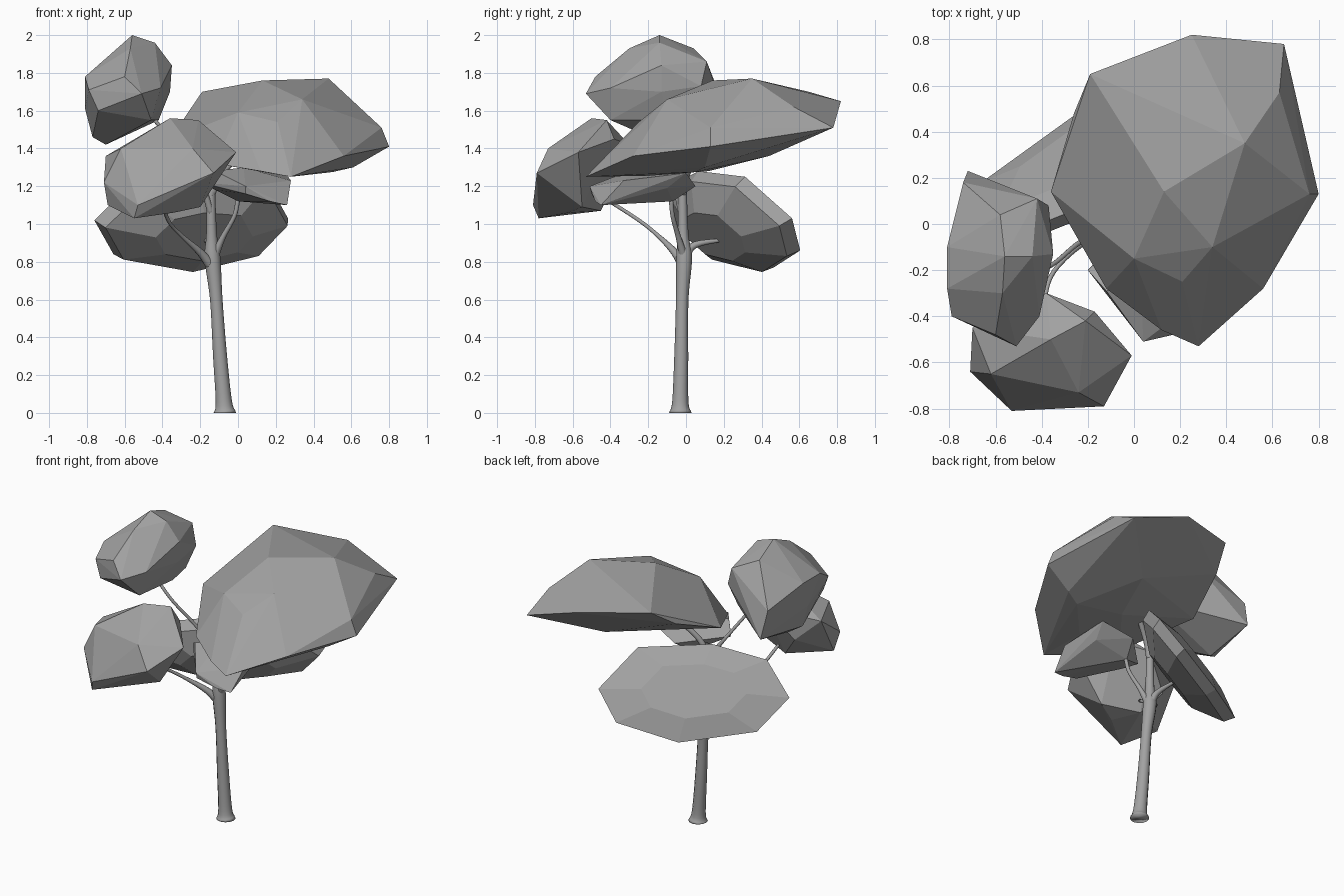
import bpy, bmesh, math
from mathutils import Vector

grey = bpy.data.materials.new("plain_grey")
grey.diffuse_color = (0.36, 0.36, 0.36, 1)


def finish(bm, name, smooth):
    bmesh.ops.recalc_face_normals(bm, faces=bm.faces)
    me = bpy.data.meshes.new(name)
    bm.to_mesh(me)
    bm.free()
    me.materials.append(grey)
    for p in me.polygons:
        p.use_smooth = smooth
    ob = bpy.data.objects.new(name, me)
    bpy.context.collection.objects.link(ob)
    return ob


def clump(name, points):
    """Faceted leaf mass stretched over its corner points."""
    bm = bmesh.new()
    for p in points:
        bm.verts.new(p)
    bmesh.ops.convex_hull(bm, input=bm.verts)
    loose = [v for v in bm.verts if not v.link_faces]
    bmesh.ops.delete(bm, geom=loose, context='VERTS')
    bmesh.ops.dissolve_limit(bm, angle_limit=math.radians(4), verts=bm.verts, edges=bm.edges)
    return finish(bm, name, False)


def limb(name, path, sides=10, steps=5):
    """Tapered tube through (x, y, z, radius) points, smoothed between them."""
    pts = [Vector(p) for p in path]
    ext = [2 * pts[0] - pts[1]] + pts + [2 * pts[-1] - pts[-2]]
    line = []
    for i in range(1, len(ext) - 2):
        a, b, c, d = ext[i - 1:i + 3]
        for k in range(steps):
            t = k / steps
            line.append(0.5 * (2 * b + (c - a) * t + (2 * a - 5 * b + 4 * c - d) * t * t
                               + (3 * b - a - 3 * c + d) * t ** 3))
    line.append(pts[-1])
    bm = bmesh.new()
    rings = []
    for i, p in enumerate(line):
        d = (line[min(i + 1, len(line) - 1)] - line[max(i - 1, 0)]).to_3d()
        if i == 0 and p.z == 0:
            d = Vector((0, 0, 1))
        q = Vector((0, 0, 1)).rotation_difference(d)
        rings.append([bm.verts.new(p.to_3d() + q @ Vector((
            p.w * math.cos(math.tau * s / sides), p.w * math.sin(math.tau * s / sides), 0)))
            for s in range(sides)])
    for r0, r1 in zip(rings, rings[1:]):
        for s in range(sides):
            n = (s + 1) % sides
            bm.faces.new((r0[s], r0[n], r1[n], r1[s]))
    bm.faces.new(rings[0][::-1])
    bm.faces.new(rings[-1])
    return finish(bm, name, True)


# Trunk with flared foot
limb("trunk", [(-0.07, -0.03, 0, 0.06), (-0.075, -0.03, 0.06, 0.043), (-0.095, -0.025, 0.3, 0.037),
               (-0.115, -0.02, 0.6, 0.033), (-0.135, -0.01, 0.82, 0.042),
               (-0.14, -0.015, 0.95, 0.028), (-0.145, -0.02, 1.22, 0.023)], 12)

# Branches leading to each leaf mass
limb("front_branch", [(-0.135, -0.01, 0.77, 0.03), (-0.20, -0.06, 0.85, 0.02),
                      (-0.30, -0.15, 0.94, 0.011), (-0.37, -0.25, 1.02, 0.010),
                      (-0.40, -0.42, 1.13, 0.010)])
limb("left_branch", [(-0.14, -0.02, 1.05, 0.02), (-0.18, -0.05, 1.17, 0.015),
                     (-0.25, -0.09, 1.28, 0.011), (-0.36, -0.18, 1.45, 0.010),
                     (-0.45, -0.20, 1.56, 0.010)])
limb("canopy_branch", [(-0.13, -0.01, 0.82, 0.026), (-0.08, -0.04, 0.93, 0.015),
                       (-0.02, -0.07, 1.04, 0.012), (0.0, -0.08, 1.13, 0.012)])
limb("upper_branch", [(-0.145, -0.02, 1.15, 0.023), (-0.10, 0.0, 1.25, 0.018), (0.0, 0.05, 1.36, 0.016)])
limb("back_branch", [(-0.135, -0.01, 0.82, 0.03), (-0.15, 0.05, 0.89, 0.018), (-0.18, 0.23, 0.92, 0.007)])

# Large canopy
clump("large_canopy", [
    (-0.19, 0.65, 1.70), (0.25, 0.82, 1.65), (0.65, 0.78, 1.51), (0.63, 0.57, 1.62),
    (0.80, 0.13, 1.41), (0.76, 0.13, 1.51), (0.48, 0.35, 1.77), (0.13, 0.14, 1.76),
    (0.00, -0.15, 1.59), (0.34, -0.10, 1.66), (0.54, 0.09, 1.62), (0.21, -0.25, 1.54),
    (0.56, -0.28, 1.36), (0.28, -0.53, 1.25), (0.12, -0.46, 1.28), (-0.12, -0.28, 1.32),
    (-0.36, 0.14, 1.45), (-0.26, 0.48, 1.58), (0.20, 0.12, 1.28), (0.30, 0.44, 1.36),
    (0.50, 0.05, 1.275), (0.61, 0.10, 1.30), (0.27, -0.20, 1.255)])

# High left leaf mass
clump("high_left_leaves", [
    (-0.56, -0.14, 2.0), (-0.58, 0.04, 1.93), (-0.57, -0.30, 1.93), (-0.44, -0.14, 1.96),
    (-0.42, 0.11, 1.86), (-0.35, -0.13, 1.84), (-0.36, -0.13, 1.70), (-0.41, -0.40, 1.72),
    (-0.42, -0.10, 1.55), (-0.51, -0.53, 1.69), (-0.60, -0.48, 1.78), (-0.79, -0.40, 1.71),
    (-0.74, -0.42, 1.60), (-0.81, -0.28, 1.78), (-0.81, -0.15, 1.61), (-0.81, -0.10, 1.78),
    (-0.72, 0.23, 1.50), (-0.74, 0.18, 1.68), (-0.70, -0.10, 1.42), (-0.77, -0.15, 1.46),
    (-0.46, -0.40, 1.55), (-0.42, 0.04, 1.58), (-0.37, 0.08, 1.73)])

# Front left leaf mass
clump("front_left_leaves", [
    (-0.53, -0.81, 1.10), (-0.55, -0.78, 1.03), (-0.71, -0.64, 1.22), (-0.69, -0.60, 1.10),
    (-0.70, -0.45, 1.36), (-0.62, -0.65, 1.40), (-0.43, -0.68, 1.38), (-0.36, -0.50, 1.56),
    (-0.21, -0.42, 1.55), (-0.17, -0.38, 1.45), (-0.38, -0.30, 1.42), (-0.01, -0.57, 1.38),
    (-0.13, -0.79, 1.27), (-0.24, -0.73, 1.40), (-0.34, -0.62, 1.06), (-0.20, -0.55, 1.09),
    (-0.43, -0.45, 1.07), (-0.38, -0.76, 1.15), (-0.55, -0.38, 1.22)])

# Leaf mass below the large canopy, narrowing to its branch
clump("lower_front_leaves", [
    (0.04, -0.51, 1.20), (-0.12, -0.29, 1.28), (-0.20, -0.20, 1.22), (0.28, -0.33, 1.23),
    (0.03, -0.25, 1.30), (0.25, 0.0, 1.27), (0.26, -0.45, 1.10), (0.17, -0.48, 1.12),
    (0.04, -0.50, 1.16), (-0.12, -0.25, 1.18), (0.05, -0.20, 1.16), (0.22, -0.10, 1.19),
    (0.05, 0.05, 1.20), (0.0, -0.07, 1.12)])

# Tilted eight-sided slab of leaves at the back
side = Vector((-0.866, -0.5, 0))
back = Vector((-0.5, 0.866, 0))
normal = (back * 0.82 + Vector((0, 0, 0.57))).normalized()
outline = [(-0.28, 1.25), (0.18, 1.28), (0.52, 1.21), (0.67, 1.02),
           (0.48, 0.84), (0.0, 0.77), (-0.39, 0.86), (-0.51, 1.03)]
rim = [side * e + back * (0.2 + (1.25 - z) * 0.7) + Vector((0, 0, z)) for e, z in outline]
mid = sum(rim, Vector()) / 8
slab = []
for scale, offset in ((0.55, 0.045), (1.0, 0.0), (0.94, -0.07), (0.5, -0.17)):
    slab += [mid + (p - mid) * scale + normal * offset for p in rim]
clump("back_leaves", slab)
